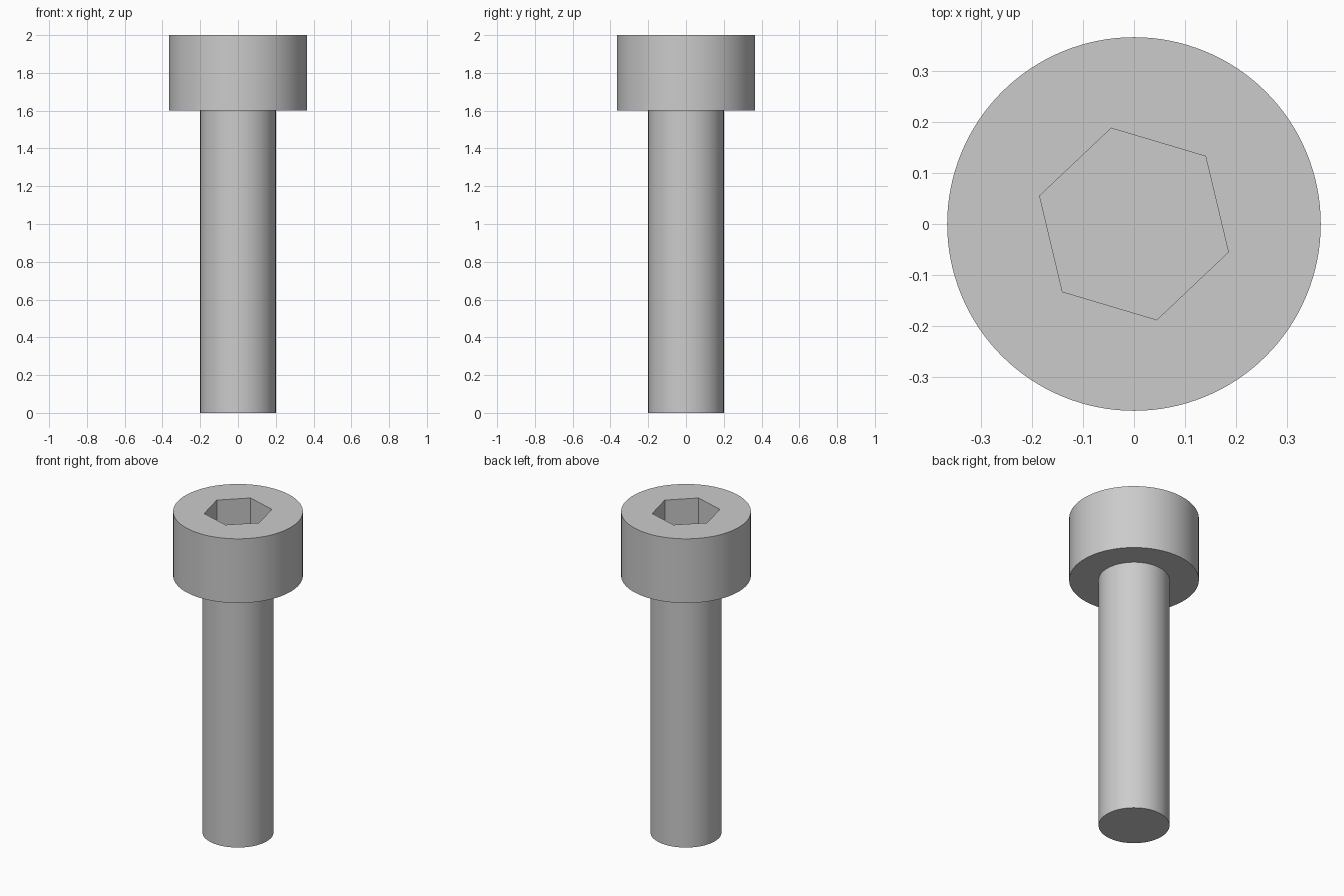
import bpy
from math import radians

if "Cube" in bpy.data.objects:
    bpy.data.objects.remove(bpy.data.objects["Cube"], do_unlink=True)

HEAD_BASE, TOP = 1.6, 2.0
SOCKET_DEPTH = 0.2

steel = bpy.data.materials.new("grey steel")
steel.use_nodes = True
colour = (0.6, 0.6, 0.6, 1)
steel.diffuse_color = colour
steel.node_tree.nodes["Principled BSDF"].inputs["Base Color"].default_value = colour


def cylinder(name, radius, bottom, top, sides=128, turn=0):
    """Upright capped prism between two heights."""
    bpy.ops.mesh.primitive_cylinder_add(
        vertices=sides, radius=radius, depth=top - bottom,
        location=(0, 0, (bottom + top) / 2), rotation=(0, 0, turn))
    part = bpy.context.object
    part.name = part.data.name = name
    part.data.materials.append(steel)
    return part


def smooth(part):
    bpy.ops.object.select_all(action='DESELECT')
    part.select_set(True)
    bpy.context.view_layer.objects.active = part
    bpy.ops.object.shade_smooth_by_angle(angle=radians(30))


# Plain round shank
shank = cylinder("shank", 0.2, 0, HEAD_BASE)

# Cylindrical head with a hexagonal socket cut into its top
head = cylinder("head", 0.366, HEAD_BASE, TOP)
cutter = cylinder("socket_cutter", 0.193, TOP - SOCKET_DEPTH, TOP + 0.1,
                  sides=6, turn=radians(13.4))
cutter.hide_render = True

socket = head.modifiers.new("hex socket", 'BOOLEAN')
socket.operation = 'DIFFERENCE'
socket.solver = 'EXACT'
socket.object = cutter
bpy.context.view_layer.objects.active = head
bpy.ops.object.modifier_apply(modifier=socket.name)
bpy.data.objects.remove(cutter, do_unlink=True)

for part in (shank, head):
    smooth(part)
